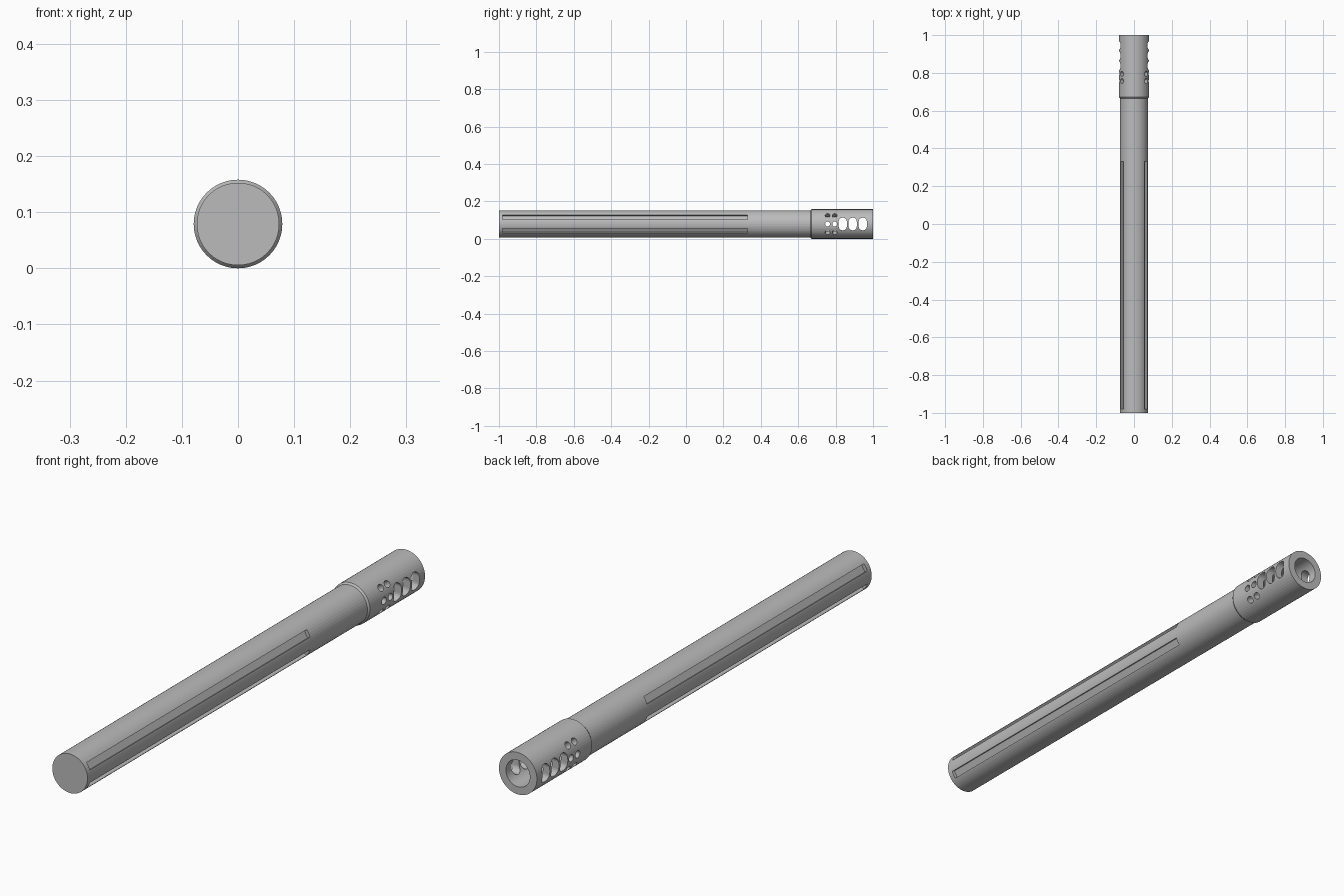
import bpy
import math
from mathutils import Matrix, Vector

if "Cube" in bpy.data.objects:
    bpy.data.objects.remove(bpy.data.objects["Cube"], do_unlink=True)

AXIS_Z = 0.079
SIDES = 48
BARREL_R, BRAKE_R, BORE_R = 0.0735, 0.079, 0.05

steel = bpy.data.materials.new("grey steel")
steel.use_nodes = True
steel.diffuse_color = (0.5, 0.5, 0.5, 1)
steel.node_tree.nodes["Principled BSDF"].inputs["Base Color"].default_value = (0.5, 0.5, 0.5, 1)


def lathe(name, profile):
    """Revolve (radius, y) points around the long axis; radius 0 closes an end."""
    verts, faces, rings = [], [], []
    for r, y in profile:
        count = SIDES if r else 1
        rings.append(range(len(verts), len(verts) + count))
        for i in range(count):
            a = math.tau * i / SIDES
            verts.append((r * math.cos(a), y, AXIS_Z + r * math.sin(a)))
    for a, b in zip(rings, rings[1:] + rings[:1]):
        if len(a) == len(b) == 1:
            continue
        for i in range(SIDES):
            j = (i + 1) % SIDES
            loop = [a[i % len(a)], b[i % len(b)], b[j % len(b)], a[j % len(a)]]
            faces.append(list(dict.fromkeys(loop)))
    mesh = bpy.data.meshes.new(name)
    mesh.from_pydata(verts, [], faces)
    mesh.materials.append(steel)
    obj = bpy.data.objects.new(name, mesh)
    bpy.context.collection.objects.link(obj)
    # Point every face outwards
    bpy.context.view_layer.objects.active = obj
    obj.select_set(True)
    bpy.ops.object.mode_set(mode="EDIT")
    bpy.ops.mesh.select_all(action="SELECT")
    bpy.ops.mesh.normals_make_consistent(inside=False)
    bpy.ops.object.mode_set(mode="OBJECT")
    obj.select_set(False)
    return obj


def prism(outline, depth, matrix):
    """Cutter: an (y, z) outline extruded along x from 0 to depth, then placed."""
    n = len(outline)
    verts = [matrix @ Vector((x, y, z)) for x in (0, depth) for y, z in outline]
    faces = [list(range(n))[::-1], list(range(n, 2 * n))]
    faces += [[i, (i + 1) % n, (i + 1) % n + n, i + n] for i in range(n)]
    mesh = bpy.data.meshes.new("cutter")
    mesh.from_pydata(verts, [], faces)
    mesh.materials.append(steel)
    obj = bpy.data.objects.new("cutter", mesh)
    bpy.context.collection.objects.link(obj)
    obj.hide_render = True
    return obj


def slot(half_y, half_z, radius, steps=6):
    """Rounded rectangle outline with the given corner radius."""
    points = []
    for k, (sy, sz) in enumerate(((1, 1), (-1, 1), (-1, -1), (1, -1))):
        for s in range(steps):
            a = math.pi / 2 * (k + s / (steps - 1) * 0.98)
            points.append((sy * (half_y - radius) + radius * math.cos(a),
                           sz * (half_z - radius) + radius * math.sin(a)))
    return points


def place(y, angle, start):
    """Matrix pointing a cutter outwards at an angle around the long axis."""
    return (Matrix.Translation((0, y, AXIS_Z))
            @ Matrix.Rotation(-math.radians(angle), 4, "Y")
            @ Matrix.Translation((start, 0, 0)))


def carve(obj, cutters):
    """Cut all cutters out of an object and discard them."""
    for cutter in cutters:
        mod = obj.modifiers.new("cut", "BOOLEAN")
        mod.operation = "DIFFERENCE"
        mod.solver = "EXACT"
        mod.object = cutter
    bpy.context.view_layer.objects.active = obj
    obj.select_set(True)
    for mod in list(obj.modifiers):
        bpy.ops.object.modifier_apply(modifier=mod.name)
    bpy.ops.object.shade_smooth_by_angle(angle=math.radians(5))
    obj.select_set(False)
    for cutter in cutters:
        bpy.data.objects.remove(cutter, do_unlink=True)


# Barrel with two long flutes on each side
barrel = lathe("barrel", [(0, -1), (BARREL_R, -1), (BARREL_R, 0.69), (0, 0.69)])
flute = [(-0.655, -0.014), (0.655, -0.014), (0.655, 0.014), (-0.655, 0.014)]
carve(barrel, [prism(flute, 0.05, place(-0.325, a, 0.06)) for a in (30, 150, 210, 330)])

# Muzzle brake: chamfered sleeve with a blind bore
brake = lathe("muzzle_brake", [(0, 0.665), (BARREL_R, 0.665), (BRAKE_R, 0.672),
                               (BRAKE_R, 1), (BORE_R, 1), (BORE_R, 0.72), (0, 0.72)])
cuts = []
for side in (0, 180):
    # Three tall gas ports
    for y in (0.838, 0.891, 0.945):
        cuts.append(prism(slot(0.022, 0.034, 0.021), 0.07, place(y, side, 0.025)))
    # Two rows of three small vents
    for y in (0.757, 0.795):
        for a in (-35, 0, 35):
            cuts.append(prism(slot(0.013, 0.013, 0.0125), 0.07, place(y, side + a, 0.03)))
carve(brake, cuts)
